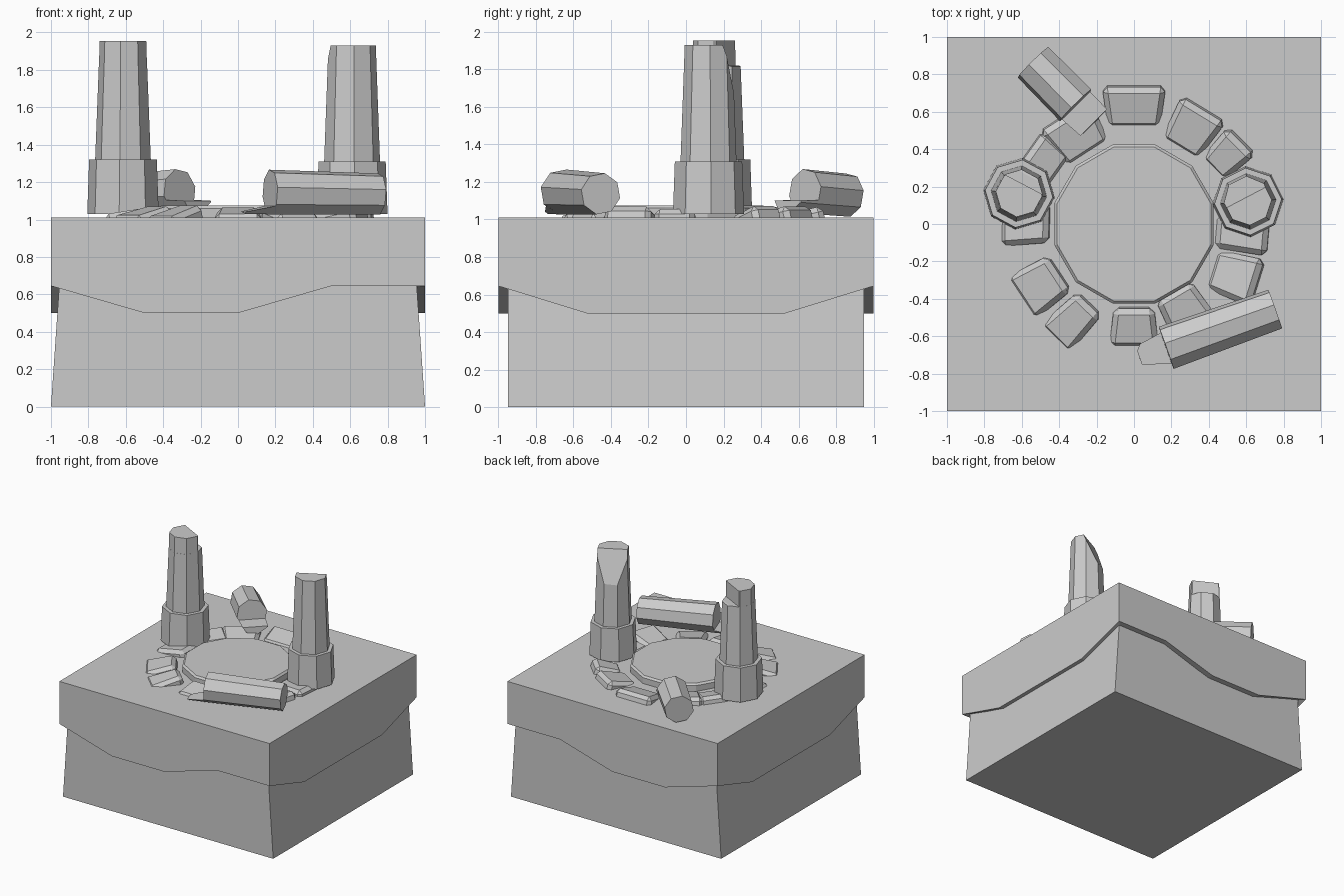
import bpy, bmesh, math
from mathutils import Matrix, Vector

if "Cube" in bpy.data.objects:
    bpy.data.objects.remove(bpy.data.objects["Cube"])


def finish(bm, name, matrix=None):
    if matrix is not None:
        bm.transform(matrix)
    bmesh.ops.recalc_face_normals(bm, faces=bm.faces)
    me = bpy.data.meshes.new(name)
    bm.to_mesh(me)
    bm.free()
    ob = bpy.data.objects.new(name, me)
    bpy.context.collection.objects.link(ob)
    return ob


def prism(name, r1, r2, z0, z1, matrix, rot=0, sides=8, cuts=()):
    """Tapered prism along local z; each cut removes the side its normal points to."""
    bm = bmesh.new()
    bmesh.ops.create_cone(bm, cap_ends=True, segments=sides, radius1=r1, radius2=r2, depth=z1 - z0,
                          matrix=Matrix.Translation((0, 0, (z0 + z1) / 2)) @ Matrix.Rotation(math.radians(rot), 4, 'Z'))
    for co, no in cuts:
        bmesh.ops.bisect_plane(bm, geom=bm.verts[:] + bm.edges[:] + bm.faces[:],
                               plane_co=co, plane_no=no, clear_outer=True)
        bmesh.ops.holes_fill(bm, edges=bm.edges[:])
    return finish(bm, name, matrix)


# Lower earth block, narrowing slightly in x
bm = bmesh.new()
bmesh.ops.create_cube(bm, size=2)
for v in bm.verts:
    top = v.co.z > 0
    v.co = (v.co.x * (0.952 if top else 1), v.co.y * 0.95, 0.7 if top else 0)
finish(bm, "earth_block")

# Ground slab with a wavy hanging edge
HI, LO = 0.645, 0.5
edge = [(-1, -1, HI), (-.5, -1, LO), (0, -1, LO), (.5, -1, HI), (1, -1, HI), (1, -.53, LO), (1, .53, LO),
        (1, 1, HI), (.5, 1, HI), (0, 1, LO), (-.5, 1, LO), (-1, 1, HI), (-1, .53, LO), (-1, -.53, LO)]
bm = bmesh.new()
top = [bm.verts.new((x, y, 1.01)) for x, y, z in edge]
low = [bm.verts.new(p) for p in edge]
inner = [bm.verts.new((x * .93, y * .93, z)) for x, y, z in edge]
bm.faces.new(top)
for i in range(len(edge)):
    j = (i + 1) % len(edge)
    bm.faces.new((top[i], low[i], low[j], top[j]))
    bm.faces.new((low[i], inner[i], inner[j], low[j]))
finish(bm, "ground_slab")

# Central round platform with chamfered rim
I = Matrix.Identity(4)
prism("platform", .44, .44, 1.0, 1.06, I, 15, 12)
prism("platform_top", .44, .425, 1.06, 1.075, I, 15, 12)

# Ring of tilted stones: x, y, tangential size, radial size, tilt (+ raises outer edge), yaw
stones = [
    (0, .63, .31, .22, 14, 0), (.31, .51, .25, .25, 14, 0), (.5, .37, .19, .22, 18, 8),
    (.58, -.05, .2, .28, 4, 0), (.54, -.28, .24, .26, 12, 10), (.27, -.46, .24, .24, -10, 0),
    (0, -.55, .24, .21, -13, 0), (-.33, -.52, .2, .27, -15, -12), (-.5, -.33, .25, .25, -14, 0),
    (-.58, .01, .24, .26, -9, 0), (-.48, .34, .23, .2, 12, 0), (-.31, .48, .29, .24, 12, 0)]
for n, (x, y, w, d, tilt, yaw) in enumerate(stones):
    bm = bmesh.new()
    bmesh.ops.create_cube(bm, size=1)
    for v in bm.verts:
        wide = 1 + .2 * v.co.y
        v.co = (v.co.x * w * wide, v.co.y * d, v.co.z * .1)
    bmesh.ops.bevel(bm, geom=bm.edges[:], offset=.028, segments=1, affect='EDGES')
    turn = math.atan2(y, x) - math.pi / 2 + math.radians(yaw)
    finish(bm, f"stone_{n + 1}", Matrix.Translation((x, y, .998)) @ Matrix.Rotation(turn, 4, 'Z')
           @ Matrix.Rotation(math.radians(tilt), 4, 'X'))

# Left standing column: notch broken out of its back
M = Matrix.Translation((-.615, .162, 0))
prism("left_column_base", .192, .182, 1.03, 1.32, M, -6)
prism("left_column_shaft", .15, .13, 1.31, 1.82, M, -6,
      cuts=[((.08, .08, 1.82), (.16, .3, .95))])
prism("left_column_top", .13, .125, 1.80, 1.955, M, -6,
      cuts=[((-.09, .11, 1.9), (.465, .885, 0))])

# Right standing column: slanted chip
M = Matrix.Translation((.61, .12, 0))
prism("right_column_base", .19, .18, 1.03, 1.31, M, 4)
prism("right_column_shaft", .15, .127, 1.3, 1.93, M, 4,
      cuts=[((-.01, .022, 1.93), (-.43, .82, .36))])


# Fallen column pieces: whole body plus a low splintered tip
def fallen(name, start, end, tip, r1, r2, rot, cut_y, slope):
    s, e = Vector(start), Vector(end)
    axis = e - s
    L = axis.length
    m = Matrix.Translation(s) @ axis.to_track_quat('Z', 'Y').to_matrix().to_4x4()
    prism(name + "_body", r1, r2, 0, L, m, rot)
    prism(name + "_tip", r2, r2, L - .02, L + tip, m, rot, cuts=[((0, cut_y, L), (0, 1, slope))])


fallen("front_fallen_column", (.755, -.455, 1.137), (.172, -.662, 1.147), .15, .112, .122, 12, -.075, .22)
fallen("back_fallen_column", (-.54, .865, 1.13), (-.312, .635, 1.15), .13, .118, .122, 12, -.045, .1)
